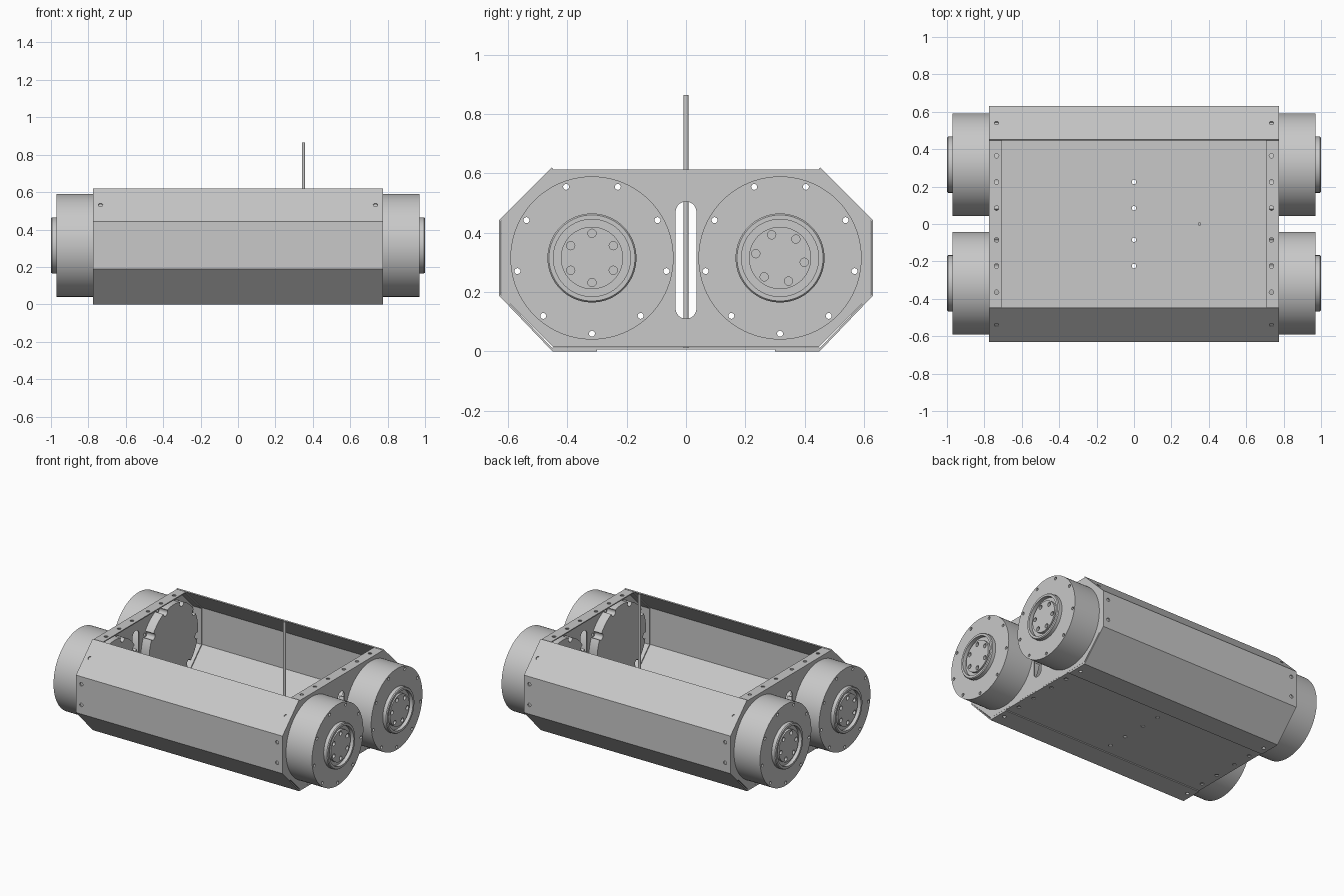
import bpy, bmesh
from math import sin, cos, pi, radians
from mathutils import Vector

if "Cube" in bpy.data.objects:
    bpy.data.objects.remove(bpy.data.objects["Cube"])

metal = bpy.data.materials.new("light_grey_metal")
metal.use_nodes = True
GREY = (0.58, 0.58, 0.58, 1)
metal.diffuse_color = GREY
metal.node_tree.nodes["Principled BSDF"].inputs["Base Color"].default_value = GREY

SHEET = 0.007      # sheet thickness
HALF = 0.775       # half width of the body
BOLT_X = 0.735     # bolt line near each end
AXLE_Y, AXLE_Z = 0.317, 0.315
ROW = [sy * y for sy in (-1, 1) for y in (0.085, 0.225, 0.365)]


def finish(name, bm, recalc=True):
    if recalc:
        bmesh.ops.recalc_face_normals(bm, faces=bm.faces)
    me = bpy.data.meshes.new(name)
    bm.to_mesh(me)
    bm.free()
    me.materials.append(metal)
    ob = bpy.data.objects.new(name, me)
    bpy.context.collection.objects.link(ob)
    return ob


def bake(ob):
    """Apply all modifiers of an object."""
    dg = bpy.context.evaluated_depsgraph_get()
    me = bpy.data.meshes.new_from_object(ob.evaluated_get(dg))
    ob.modifiers.clear()
    ob.data = me


def cut(ob, cutter):
    mod = ob.modifiers.new("holes", 'BOOLEAN')
    mod.operation, mod.solver, mod.object = 'DIFFERENCE', 'EXACT', cutter
    bake(ob)
    bpy.data.objects.remove(cutter)


def smooth(ob):
    bpy.ops.object.select_all(action='DESELECT')
    ob.select_set(True)
    bpy.context.view_layer.objects.active = ob
    bpy.ops.object.shade_smooth_by_angle(angle=radians(30))


def prism(bm, pts, x0, x1):
    """Solid between x0 and x1 with a (y, z) outline."""
    a, b = ([bm.verts.new((x, y, z)) for y, z in pts] for x in (x0, x1))
    bm.faces.new(a)
    bm.faces.new(b[::-1])
    for i in range(len(pts)):
        j = (i + 1) % len(pts)
        bm.faces.new((a[j], a[i], b[i], b[j]))


def circle(y, z, r, n, start=0.0):
    return [(y + r * cos(start + 2 * pi * i / n), z + r * sin(start + 2 * pi * i / n))
            for i in range(n)]


def sheet(name, pts, x0, x1, closed=False):
    """Bent sheet following a (y, z) path, thickened inwards."""
    bm = bmesh.new()
    a, b = ([bm.verts.new((x, y, z)) for y, z in pts] for x in (x0, x1))
    for i in range(len(pts) - (not closed)):
        j = (i + 1) % len(pts)
        bm.faces.new((a[i], b[i], b[j], a[j]))
    ob = finish(name, bm, False)
    mod = ob.modifiers.new("thickness", 'SOLIDIFY')
    mod.thickness, mod.offset, mod.use_even_offset = SHEET, -1, True
    bake(ob)
    return ob


def drill(holes, r=0.012, depth=0.05):
    """Cutter made of one cylinder per (position, direction)."""
    bm = bmesh.new()
    for pos, direction in holes:
        rot = Vector((0, 0, 1)).rotation_difference(Vector(direction)).to_matrix().to_4x4()
        rot.translation = Vector(pos)
        bmesh.ops.create_cone(bm, cap_ends=True, segments=20, radius1=r, radius2=r,
                              depth=depth, matrix=rot)
    return finish("drill", bm)


def bores(y, z, x0, x1, ring, r, count, start):
    """Cutter of x-direction holes on a bolt circle."""
    bm = bmesh.new()
    for hy, hz in circle(y, z, ring, count, start):
        prism(bm, circle(hy, hz, r, 16), x0, x1)
    return finish("bores", bm)


def lathe(name, profile, y, z, side, n=96):
    """Turned part around an x axis; profile is (radius, x)."""
    bm = bmesh.new()
    rings = [[bm.verts.new((side * x, py, pz)) for py, pz in circle(y, z, r, n)]
             for r, x in profile]
    for a, b in zip(rings, rings[1:]):
        for i in range(n):
            j = (i + 1) % n
            bm.faces.new((a[i], a[j], b[j], b[i]))
    bm.faces.new(rings[0])
    bm.faces.new(rings[-1])
    return finish(name, bm)


# Front and back shells, wrapped under the floor
shell_path = [(-0.30, 0), (-0.45, 0), (-0.63, 0.188), (-0.63, 0.442), (-0.452, 0.62)]
for name, turn in (("front_shell", 1), ("back_shell", -1)):
    ob = sheet(name, shell_path, -HALF, HALF)
    holes = []
    for x in (-BOLT_X, BOLT_X):
        holes += [((x, -0.54, 0.532), (0, -1, 1)), ((x, -0.63, 0.39), (0, 1, 0)),
                  ((x, -0.63, 0.25), (0, 1, 0)), ((x, -0.365, 0), (0, 0, 1))]
    cut(ob, drill(holes, depth=0.03))
    if turn < 0:
        for v in ob.data.vertices:
            v.co.x, v.co.y = -v.co.x, -v.co.y
    smooth(ob)

# Floor with a centre row of through holes and bolt rows at the ends
floor = sheet("floor", [(0.45, SHEET), (-0.45, SHEET)], -HALF, HALF)
spots = [(0, y) for y in ROW if abs(y) < 0.3] + [(s * BOLT_X, y) for s in (-1, 1) for y in ROW]
cut(floor, drill([((x, y, SHEET), (0, 0, 1)) for x, y in spots], depth=0.04))
smooth(floor)

# Outline of the end plates
half_outline = [(0.447, 0.0145), (0.622, 0.19), (0.622, 0.44), (0.45, 0.613)]
outline = [(-y, z) for y, z in half_outline] + half_outline[::-1]
slot = [(y, z + (0.47 if z > 0 else 0.145)) for y, z in circle(0, 0, 0.035, 32, pi / 32)]

for side, word in ((1, "left"), (-1, "right")):
    # Folded rim of the end plate
    xs = sorted((side * 0.705, side * (HALF - 0.004)))
    rim = sheet(word + "_end_rim", outline, *xs, closed=True)
    cut(rim, drill([((side * BOLT_X, y, 0.61), (0, 0, 1)) for y in ROW], depth=0.04))
    smooth(rim)

    # End plate with the central slot
    bm = bmesh.new()
    prism(bm, outline, side * 0.767, side * HALF)
    plate = finish(word + "_end_plate", bm)
    bm = bmesh.new()
    prism(bm, slot, side * 0.7, side * 0.85)
    cut(plate, finish("slot", bm))

    for y, end, start in ((-AXLE_Y, "front", 90), (AXLE_Y, "back", 110)):
        # Drum with a stepped hub
        drum = lathe(f"{end}_{word}_drum", [
            (0.275, HALF), (0.275, 0.97), (0.15, 0.97), (0.15, 0.994), (0.145, 1.0),
            (0.13, 1.0), (0.13, 0.975), (0.105, 0.975), (0.105, 0.992)], y, AXLE_Z, side)
        # Inner boss, notched around the bolts
        boss = lathe(f"{end}_{word}_boss", [(0.262, 0.705), (0.262, 0.767)], y, AXLE_Z, side)
        cut(boss, bores(y, AXLE_Z, side * 0.68, side * 0.80, 0.255, 0.022, 9, -pi / 2))
        for part in (drum, plate):
            cut(part, bores(y, AXLE_Z, side * 0.72, side * 1.02, 0.255, 0.01, 9, -pi / 2))
        cut(drum, bores(y, AXLE_Z, side * 0.965, side * 1.02, 0.083, 0.014, 6, radians(start)))
        smooth(drum)
        smooth(boss)
    smooth(plate)

# Upright antenna rod
bm = bmesh.new()
bmesh.ops.create_cone(bm, cap_ends=True, segments=24, radius1=0.009, radius2=0.009, depth=0.855)
bmesh.ops.translate(bm, verts=bm.verts, vec=(0.35, 0, 0.4375))
smooth(finish("antenna_rod", bm))
